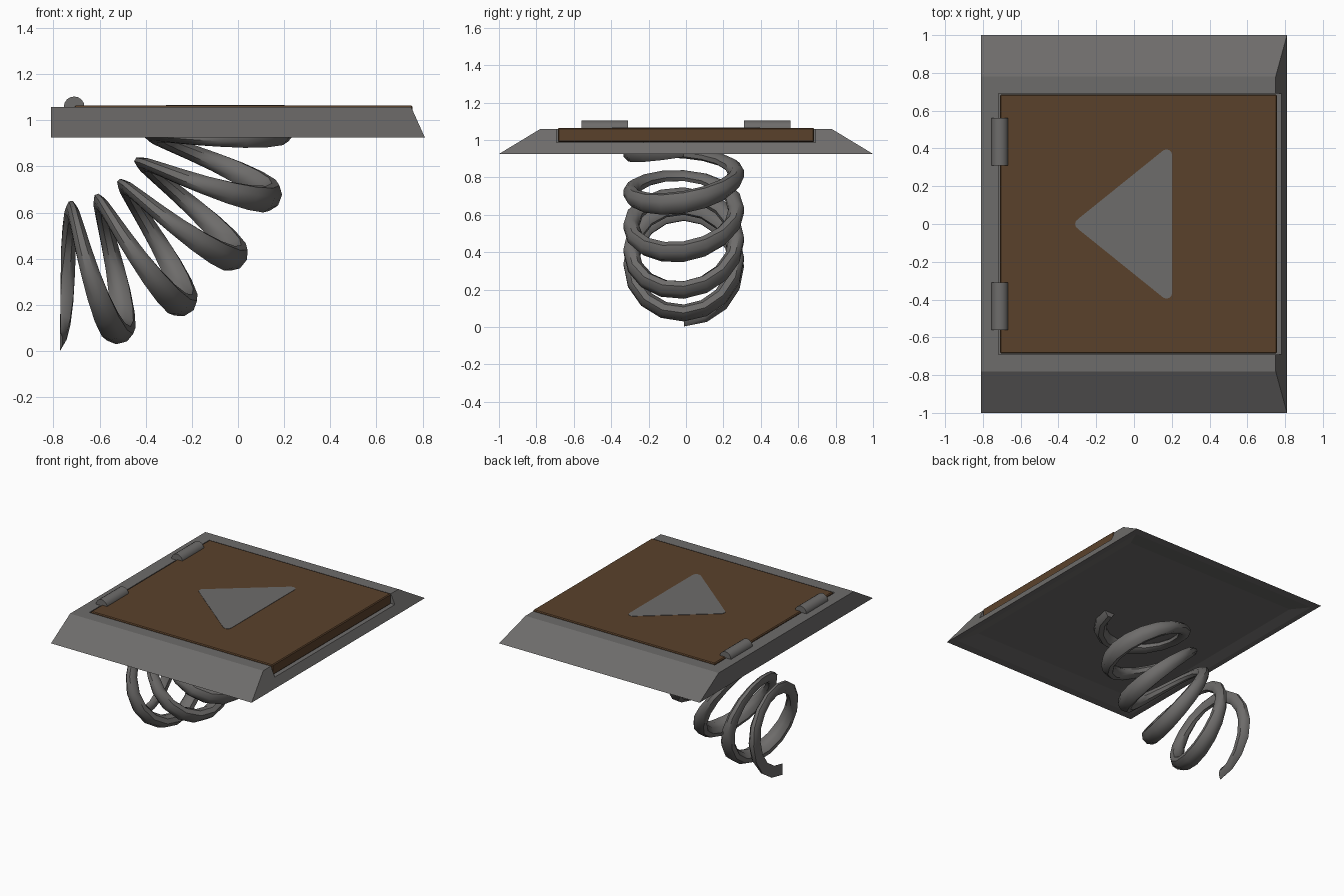
import bpy, bmesh, math
from mathutils import Vector

if "Cube" in bpy.data.objects:
    bpy.data.objects.remove(bpy.data.objects["Cube"])


def material(name, col):
    m = bpy.data.materials.new(name)
    m.diffuse_color = (*col, 1)
    m.use_nodes = True
    m.node_tree.nodes["Principled BSDF"].inputs["Base Color"].default_value = m.diffuse_color
    return m


GREY = material("steel grey", (0.155, 0.150, 0.146))
BROWN = material("rust brown", (0.102, 0.053, 0.024))


def finish(bm, name, mat, smooth=False):
    bmesh.ops.recalc_face_normals(bm, faces=bm.faces)
    me = bpy.data.meshes.new(name)
    bm.to_mesh(me)
    bm.free()
    me.materials.append(mat)
    ob = bpy.data.objects.new(name, me)
    bpy.context.collection.objects.link(ob)
    if smooth:
        for p in me.polygons:
            p.use_smooth = True
        bpy.ops.object.select_all(action='DESELECT')
        ob.select_set(True)
        bpy.context.view_layer.objects.active = ob
        bpy.ops.object.shade_smooth_by_angle(angle=math.radians(45))
    return ob


def frustum(name, mat, low, high):
    """Block between two rectangles (x0, x1, half_y, z)."""
    bm = bmesh.new()
    rings = []
    for x0, x1, hy, z in (low, high):
        rings.append([bm.verts.new(p) for p in
                      ((x0, -hy, z), (x1, -hy, z), (x1, hy, z), (x0, hy, z))])
    a, b = rings
    bm.faces.new(a)
    bm.faces.new(b)
    for i in range(4):
        j = (i + 1) % 4
        bm.faces.new((a[i], a[j], b[j], b[i]))
    return finish(bm, name, mat)


def cut(ob, cutter):
    mod = ob.modifiers.new("cut", 'BOOLEAN')
    mod.operation = 'DIFFERENCE'
    mod.solver = 'EXACT'
    mod.object = cutter
    bpy.context.view_layer.objects.active = ob
    bpy.ops.object.modifier_apply(modifier=mod.name)
    bpy.data.objects.remove(cutter)


# Sloped base with a pocket open to the right and a shallow hollow below
base = frustum("base_plate", GREY, (-0.81, 0.81, 1.0, 0.925), (-0.81, 0.75, 0.78, 1.058))
cut(base, frustum("pocket_cutter", GREY, (-0.717, 1.2, 0.692, 0.987), (-0.717, 1.2, 0.692, 1.3)))
cut(base, frustum("hollow_cutter", GREY, (-0.788, 0.788, 0.975, 0.92), (-0.70, 0.70, 0.80, 0.945)))

# Hinged panel
panel = frustum("panel", BROWN, (-0.71, 0.757, 0.685, 0.988), (-0.71, 0.757, 0.685, 1.064))
bev = panel.modifiers.new("bevel", 'BEVEL')
bev.width = 0.006
bev.segments = 1

# Rounded arrow plate on the panel
bm = bmesh.new()
outline = []
for cx, cy, mid in ((0.172, 0.365, 64), (-0.282, 0.0, 180), (0.172, -0.365, 296)):
    for k in range(5):
        a = math.radians(mid - 62 + 31 * k)
        outline.append((cx + 0.03 * math.cos(a), cy + 0.03 * math.sin(a)))
face = bm.faces.new([bm.verts.new((x, y, 1.060)) for x, y in outline])
ext = bmesh.ops.extrude_face_region(bm, geom=[face])
for v in ext["geom"]:
    if isinstance(v, bmesh.types.BMVert):
        v.co.z = 1.0665
finish(bm, "arrow_plate", GREY)

# Two hinge barrels
for side, label in ((-1, "front"), (1, "back")):
    bm = bmesh.new()
    bmesh.ops.create_cone(bm, cap_ends=True, segments=16, radius1=0.045, radius2=0.045, depth=0.25)
    for v in bm.verts:
        x, y, z = v.co
        v.co = Vector((x - 0.71, z + side * 0.435, y + 1.058))
    finish(bm, label + "_hinge", GREY, smooth=True)

# Coil spring, bent a quarter turn around a centre to the upper left
CX, CZ, BEND = -0.76, 1.01, 0.685
COIL, WIRE, SIDES, STEPS, TURNS = 0.282, 0.044, 8, 16, 5
bm = bmesh.new()
rings = []
for i in range(STEPS * TURNS + 1):
    n = i / STEPS
    t = 2 * math.pi * n
    phi = math.radians(-3.5 + 18.2 * n)
    ring = []
    for k in range(SIDES):
        a = 2 * math.pi * (k + 0.5) / SIDES
        r = COIL + WIRE * math.cos(a)
        p = max(phi + WIRE * math.sin(a) / BEND, math.radians(-0.6 + 0.1 * math.sin(a)))
        d = BEND + r * math.cos(t)
        ring.append(bm.verts.new((CX + d * math.sin(p),
                                  r * math.sin(t) - 0.012,
                                  CZ - d * math.cos(p))))
    rings.append(ring)
for a, b in zip(rings, rings[1:]):
    for k in range(SIDES):
        j = (k + 1) % SIDES
        bm.faces.new((a[k], a[j], b[j], b[k]))
bm.faces.new(rings[0])
bm.faces.new(rings[-1])
finish(bm, "spring", GREY, smooth=True)
